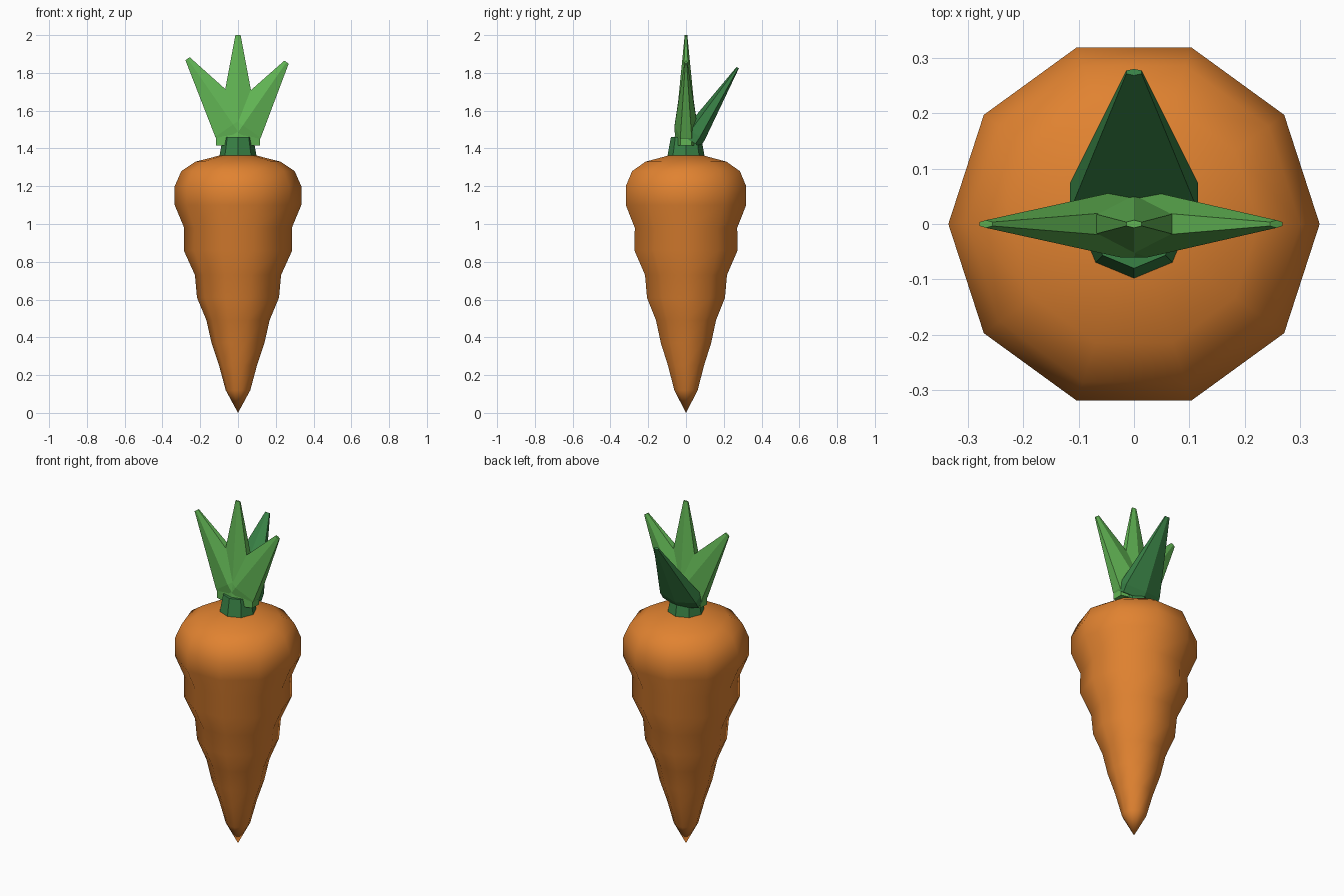
import bpy
import bmesh
import math
from mathutils import Matrix, Vector

cube = bpy.data.objects.get("Cube")
if cube:
    bpy.data.objects.remove(cube)


def material(name, rgb):
    mat = bpy.data.materials.new(name)
    mat.use_nodes = True
    mat.diffuse_color = (*rgb, 1)
    mat.node_tree.nodes["Principled BSDF"].inputs["Base Color"].default_value = (*rgb, 1)
    return mat


orange = material("carrot orange", (0.75, 0.225, 0.03))
light_green = material("light leaf green", (0.122, 0.468, 0.09))
dark_green = material("dark leaf green", (0.04, 0.22, 0.06))


def loft(name, sides, rings, mat, start=0.0, smooth=False, matrix=Matrix()):
    """Join elliptical rings (half width, half depth, height) into a closed solid."""
    bm = bmesh.new()
    loops = []
    for rx, ry, z in rings:
        loop = []
        for i in range(sides):
            a = start + math.tau * i / sides
            loop.append(bm.verts.new((rx * math.cos(a), ry * math.sin(a), z)))
        loops.append(loop)
    for low, high in zip(loops, loops[1:]):
        for i in range(sides):
            j = (i + 1) % sides
            bm.faces.new((low[i], low[j], high[j], high[i]))
    bm.faces.new(loops[0][::-1])
    bm.faces.new(loops[-1])
    bmesh.ops.remove_doubles(bm, verts=bm.verts, dist=0.0005)
    bm.transform(matrix)
    bmesh.ops.recalc_face_normals(bm, faces=bm.faces)
    for face in bm.faces:
        face.smooth = smooth
    mesh = bpy.data.meshes.new(name)
    bm.to_mesh(mesh)
    bm.free()
    mesh.materials.append(mat)
    obj = bpy.data.objects.new(name, mesh)
    bpy.context.collection.objects.link(obj)
    return obj


def leaf(name, base, tip, width_axis, mat):
    """Six-sided blade with a short straight foot, tapering to a blunt tip."""
    base, tip = Vector(base), Vector(tip)
    axis = (tip - base).normalized()
    depth = axis.cross(Vector(width_axis)).normalized()
    width = depth.cross(axis)
    frame = Matrix((width, depth, axis)).transposed().to_4x4()
    frame.translation = base
    rings = [(0.133, 0.06, 0), (0.133, 0.06, 0.045),
             (0.016, 0.007, (tip - base).length)]
    return loft(name, 6, rings, mat, math.pi / 6, False, frame)


# Ridged root, widening upward to a rounded shoulder
profile = [(0, 0), (0.065, 0.12), (0.1, 0.25), (0.14, 0.37), (0.167, 0.49),
           (0.217, 0.61), (0.228, 0.73), (0.287, 0.86), (0.285, 0.98),
           (0.335, 1.1), (0.335, 1.2), (0.3, 1.28), (0.225, 1.33),
           (0.1, 1.362), (0, 1.366)]
loft("root", 10, [(r, r, z) for r, z in profile], orange, smooth=True)

# Stem stub
loft("stem", 8, [(0.1, 0.1, 1.35), (0.08, 0.08, 1.46)], dark_green)

# Front fan of three leaves
across = (1, 0, 0)
leaf("middle_leaf", (0, 0, 1.415), (0, 0, 2), across, light_green)
leaf("right_leaf", (0, 0, 1.49), (-0.267, 0, 1.875), across, light_green)
leaf("left_leaf", (0, 0, 1.485), (0.257, 0, 1.857), across, light_green)

# Single leaf leaning backward
leaf("back_leaf", (0, 0.025, 1.44), (0, 0.274, 1.828), across, dark_green)
